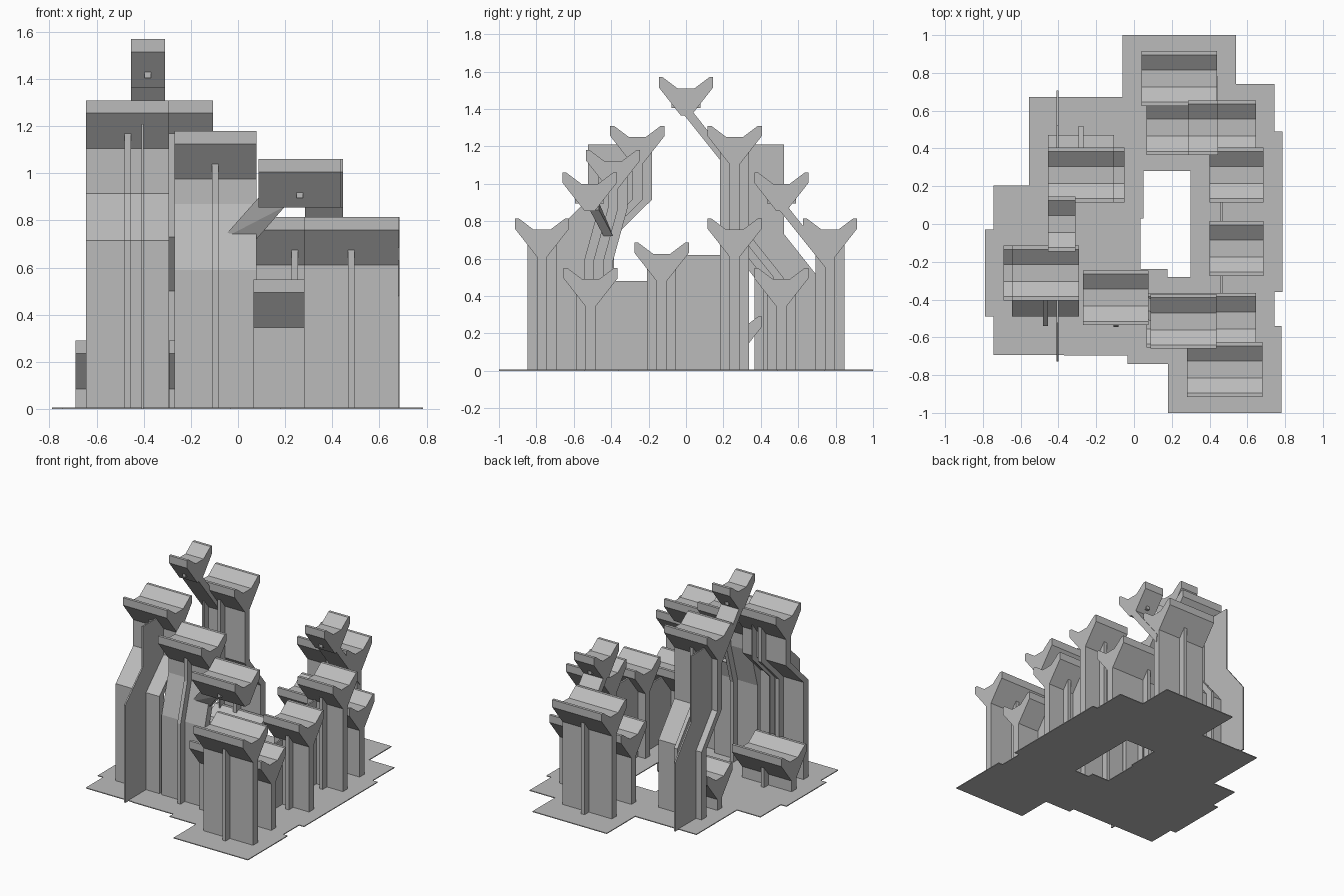
import bpy, bmesh

cube = bpy.data.objects.get("Cube")
if cube:
    bpy.data.objects.remove(cube, do_unlink=True)

grey = bpy.data.materials.new("plain_grey")
grey.use_nodes = True
grey.diffuse_color = (0.5, 0.5, 0.5, 1)
grey.node_tree.nodes["Principled BSDF"].inputs["Base Color"].default_value = grey.diffuse_color


def finish(name, bm):
    bmesh.ops.recalc_face_normals(bm, faces=bm.faces)
    mesh = bpy.data.meshes.new(name)
    bm.to_mesh(mesh)
    bm.free()
    mesh.materials.append(grey)
    obj = bpy.data.objects.new(name, mesh)
    bpy.context.collection.objects.link(obj)


def extrude_all(bm, vec):
    geom = bmesh.ops.extrude_face_region(bm, geom=bm.faces[:])["geom"]
    moved = [g for g in geom if isinstance(g, bmesh.types.BMVert)]
    bmesh.ops.translate(bm, verts=moved, vec=vec)


def prism(name, outline, x0, x1):
    """Side outline (y, z) stretched along x, capped at both ends."""
    bm = bmesh.new()
    near = [bm.verts.new((x0, y, z)) for y, z in outline]
    far = [bm.verts.new((x1, y, z)) for y, z in outline]
    bm.faces.new(near)
    bm.faces.new(far)
    for i in range(len(near)):
        j = (i + 1) % len(near)
        bm.faces.new((near[i], near[j], far[j], far[i]))
    finish(name, bm)


def ribbon(path, front, back):
    return [(y - front, z) for y, z in path] + [(y + back, z) for y, z in reversed(path)]


WALL = 0.0275    # half thickness of a standing wall
RIB = 0.0775     # half depth of a stiffening rib
FIN = 0.265      # reach of the large outer fins
HALF = [(0.045, -0.06), (0.125, 0), (0.145, 0), (0.145, -0.055), (WALL, -0.205)]


def cradle(name, x0, x1, y, top):
    right = [(y + a, top + b) for a, b in HALF]
    left = [(y - a, top + b) for a, b in reversed(HALF)]
    prism(name + "_cradle", right + left, x0, x1)


def rib(name, x0, x1, path):
    mid = (x0 + x1) / 2
    prism(name + "_rib", ribbon(path, RIB, RIB), mid - 0.0135, mid + 0.0135)


pads = [(-0.745, 0.035, -0.24, 0.205)]


def support(name, x0, x1, y, top, foot=None, bend=None):
    """Cradle on a wall with a rib; the wall may jog sideways to a foot."""
    cradle(name, x0, x1, y, top)
    foot = y if foot is None else foot
    lower = [(foot, 0)]
    if bend:
        lower = [(y, bend[0]), (foot, bend[1])] + lower
    prism(name + "_wall", ribbon([(y, top - 0.2)] + lower, WALL, WALL), x0, x1)
    path = [(y, top - 0.1)] + lower
    rib(name, x0, x1, path)
    pads.append((x0 - 0.1, x1 + 0.1, foot - 0.23, foot + 0.23))
    return path


# Straight supports
support("front_outer", 0.28, 0.68, -0.77, 0.815)
support("back_outer", 0.04, 0.44, 0.77, 0.815)
support("front_low", 0.065, 0.645, -0.51, 0.55)
support("back_low", 0.065, 0.645, 0.51, 0.55)
support("left_front", 0.4, 0.685, -0.13, 0.685)
support("left_back", 0.4, 0.685, 0.26, 0.815)
support("right_front_low", -0.69, -0.29, -0.26, 0.29)
support("right_back_low", -0.455, -0.05, 0.26, 0.29)

# Bent supports that clear the low cradles
support("front_middle", -0.27, 0.078, -0.39, 1.18, -0.467, (0.87, 0.59))
front_path = support("right_front_tall", -0.645, -0.292, -0.26, 1.31, -0.4625, (0.915, 0.715))
back_path = support("right_back_tall", -0.455, -0.107, 0.26, 1.31, 0.4425, (0.73, 0.5))

# Large thin fins on the two tall supports
prism("front_fin", ribbon(front_path, FIN, RIB), -0.41, -0.4)
prism("back_fin", ribbon(back_path, RIB, FIN), -0.41, -0.4)

# Hanging cradles with short rib stubs
for name, x0, x1, y, top in (
    ("top_hanging", -0.455, -0.31, 0, 1.57),
    ("front_hanging", 0.087, 0.437, -0.515, 1.06),
    ("back_hanging", 0.285, 0.445, 0.51, 1.06),
):
    cradle(name, x0, x1, y, top)
    rib(name, x0, x1, [(y, top - 0.1), (y, top - 0.165)])

# Sloping arms that carry the hanging cradles
for name, x0, x1, y, z in (
    ("top_arm", -0.455, -0.31, 0, 1.38),
    ("back_arm", 0.285, 0.445, 0.51, 0.87),
):
    prism(name, [(y - 0.02, z), (y + 0.04, z), (y + 0.27, z - 0.29), (y + 0.26, z - 0.35)], x0, x1)

bm = bmesh.new()
for dy in (0, 0.05):
    for x, y, z in ((0.09, -0.515, 0.9), (0.2, -0.515, 0.86), (0.078, -0.44, 0.72), (-0.07, -0.44, 0.72)):
        bm.verts.new((x, y + dy, z))
bmesh.ops.convex_hull(bm, input=bm.verts[:])
finish("front_arm", bm)

# Thin webs between neighbouring left supports
for name, y0, y1, z in (("back_web", -0.13, 0.26, 0.62), ("front_web", -0.51, -0.13, 0.48)):
    prism(name, [(y0, 0), (y1, 0), (y1, z), (y0, z)], 0.459, 0.471)

# Base plate: union of the pads around every foot
xs = sorted({v for p in pads for v in p[:2]})
ys = sorted({v for p in pads for v in p[2:]})
bm = bmesh.new()
for x0, x1 in zip(xs, xs[1:]):
    for y0, y1 in zip(ys, ys[1:]):
        cx, cy = (x0 + x1) / 2, (y0 + y1) / 2
        if any(a < cx < b and c < cy < d for a, b, c, d in pads):
            bm.faces.new([bm.verts.new((x, y, 0)) for x, y in ((x0, y0), (x1, y0), (x1, y1), (x0, y1))])
bmesh.ops.remove_doubles(bm, verts=bm.verts[:], dist=0.0001)
extrude_all(bm, (0, 0, 0.006))
bmesh.ops.dissolve_limit(bm, angle_limit=0.01, verts=bm.verts[:], edges=bm.edges[:])
finish("base_plate", bm)
